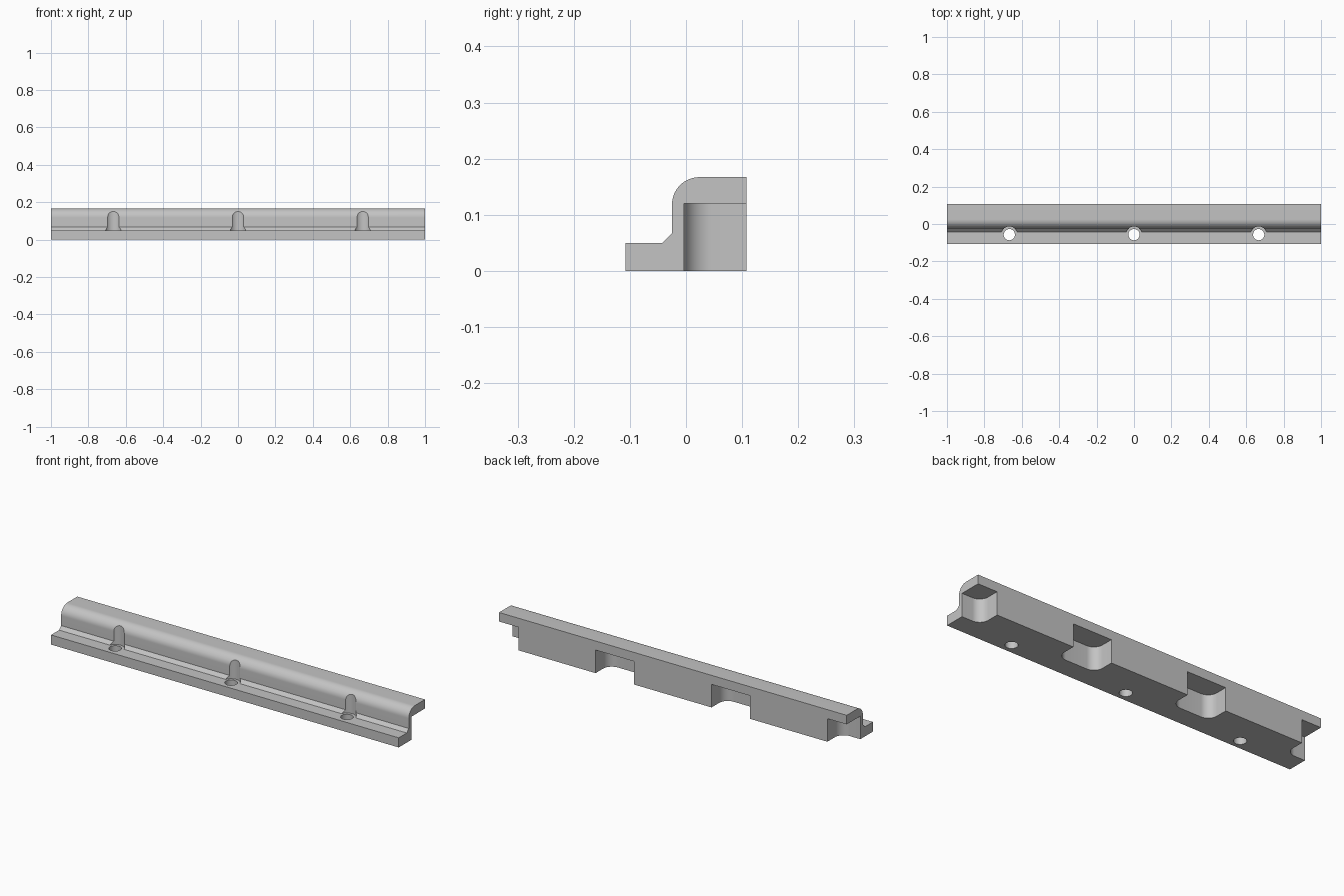
import bpy
import bmesh
from math import cos, sin, pi, radians
from mathutils import Vector

cube = bpy.data.objects.get("Cube")
if cube:
    bpy.data.objects.remove(cube, do_unlink=True)

grey = bpy.data.materials.new("grey metal")
grey.use_nodes = True
colour = (0.55, 0.55, 0.55, 1)
grey.diffuse_color = colour
grey.node_tree.nodes["Principled BSDF"].inputs["Base Color"].default_value = colour


def arc(cx, cy, r, start, end, steps):
    """Points along an arc, angles in degrees."""
    angles = [radians(start + (end - start) * i / steps) for i in range(steps + 1)]
    return [(cx + r * cos(a), cy + r * sin(a)) for a in angles]


def extrude(name, points, direction):
    """Closed prism from an outline of 3D points."""
    bm = bmesh.new()
    face = bm.faces.new([bm.verts.new(p) for p in points])
    moved = bmesh.ops.extrude_face_region(bm, geom=[face])["geom"]
    bmesh.ops.translate(bm, vec=Vector(direction),
                        verts=[v for v in moved if isinstance(v, bmesh.types.BMVert)])
    bmesh.ops.recalc_face_normals(bm, faces=bm.faces)
    mesh = bpy.data.meshes.new(name)
    bm.to_mesh(mesh)
    bm.free()
    obj = bpy.data.objects.new(name, mesh)
    bpy.context.collection.objects.link(obj)
    mesh.materials.append(grey)
    return obj


def cut(target, name, outline, bottom, top):
    """Subtract a vertical prism from the target."""
    cutter = extrude(name, [(x, y, bottom) for x, y in outline], (0, 0, top - bottom))
    cutter.hide_render = True
    bpy.context.view_layer.objects.active = target
    mod = target.modifiers.new(name, "BOOLEAN")
    mod.operation = "DIFFERENCE"
    mod.solver = "EXACT"
    mod.object = cutter
    bpy.ops.object.modifier_apply(modifier=mod.name)
    bpy.data.objects.remove(cutter, do_unlink=True)


# Rail: front flange, chamfered step, rounded upper edge
profile = [(-0.108, 0), (-0.108, 0.05), (-0.042, 0.05), (-0.025, 0.067)]
profile += arc(0.024, 0.118, 0.049, 180, 90, 16)
profile += [(0.108, 0.167), (0.108, 0)]
rail = extrude("rail", [(-1, y, z) for y, z in profile], (2, 0, 0))

# Pockets in the back, open below, halved at both ends
HALF, FRONT, R = 0.111, -0.004, 0.05
for i in range(4):
    x = -1 + i * 2 / 3
    outline = [(x + HALF, 0.2), (x - HALF, 0.2)]
    outline += arc(x - HALF + R, FRONT + R, R, 180, 270, 12)
    outline += arc(x + HALF - R, FRONT + R, R, 270, 360, 12)
    cut(rail, "pocket_cutter", outline, -0.1, 0.12)

# Screw holes through the flange and head clearance in the wall
for x in (-2 / 3, 0, 2 / 3):
    cut(rail, "hole_cutter", arc(x, -0.057, 0.03, 0, 345 + 7.5, 47), -0.1, 0.06)
    cut(rail, "clearance_cutter", arc(x, -0.057, 0.044, 0, 345 + 7.5, 47), 0.05, 0.3)

# Smooth curves, sharp edges
bpy.ops.object.select_all(action="DESELECT")
rail.select_set(True)
bpy.context.view_layer.objects.active = rail
bpy.ops.object.shade_smooth_by_angle(angle=radians(25))
